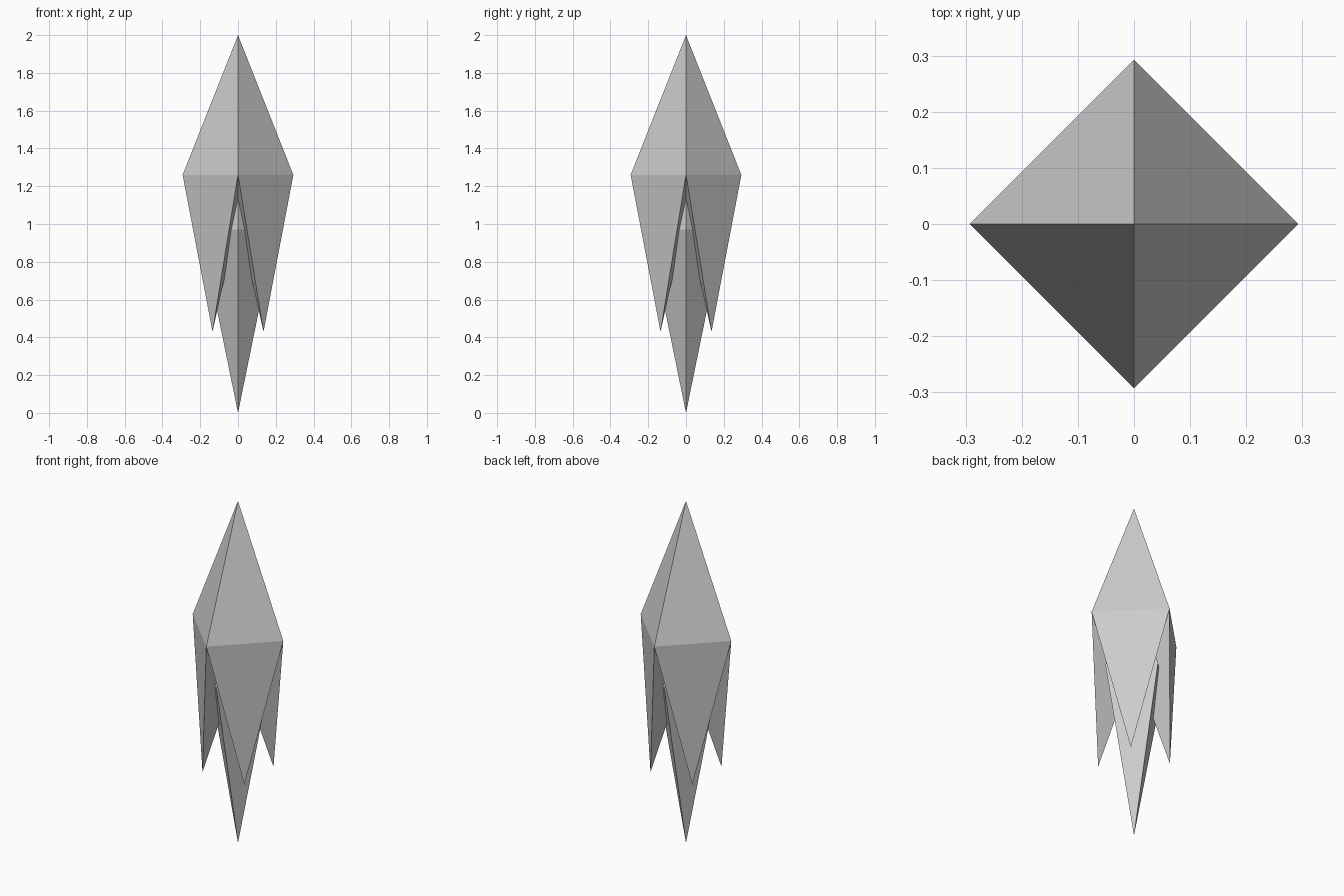
import bpy, bmesh
from math import cos, sin, pi

if "Cube" in bpy.data.objects:
    bpy.data.objects.remove(bpy.data.objects["Cube"])


def ring(bm, radius, z, turn=0.0):
    """Four points spaced a quarter turn apart."""
    return [bm.verts.new((radius * cos(turn + i * pi / 2),
                          radius * sin(turn + i * pi / 2), z)) for i in range(4)]


def finish(bm, name):
    bmesh.ops.recalc_face_normals(bm, faces=bm.faces)
    mesh = bpy.data.meshes.new(name)
    bm.to_mesh(mesh)
    bm.free()
    obj = bpy.data.objects.new(name, mesh)
    bpy.context.collection.objects.link(obj)
    return obj


# Outer shell: pyramid cap with four pointed prongs, hollowed toward the axis
bm = bmesh.new()
apex = bm.verts.new((0, 0, 2.0))
core = bm.verts.new((0, 0, 1.03))
corners = ring(bm, 0.293, 1.26)
tips = ring(bm, 0.191, 0.43, pi / 4)
for i in range(4):
    a, b, t = corners[i], corners[(i + 1) % 4], tips[i]
    bm.faces.new((a, b, apex))
    bm.faces.new((b, a, t))
    bm.faces.new((a, core, t))
    bm.faces.new((core, b, t))
finish(bm, "outer_crystal_shell")

# Inner spike: long four-sided diamond reaching the ground
bm = bmesh.new()
top = bm.verts.new((0, 0, 1.48))
bottom = bm.verts.new((0, 0, 0))
middle = ring(bm, 0.198, 0.97)
for i in range(4):
    a, b = middle[i], middle[(i + 1) % 4]
    bm.faces.new((a, b, top))
    bm.faces.new((b, a, bottom))
finish(bm, "inner_crystal_spike")
